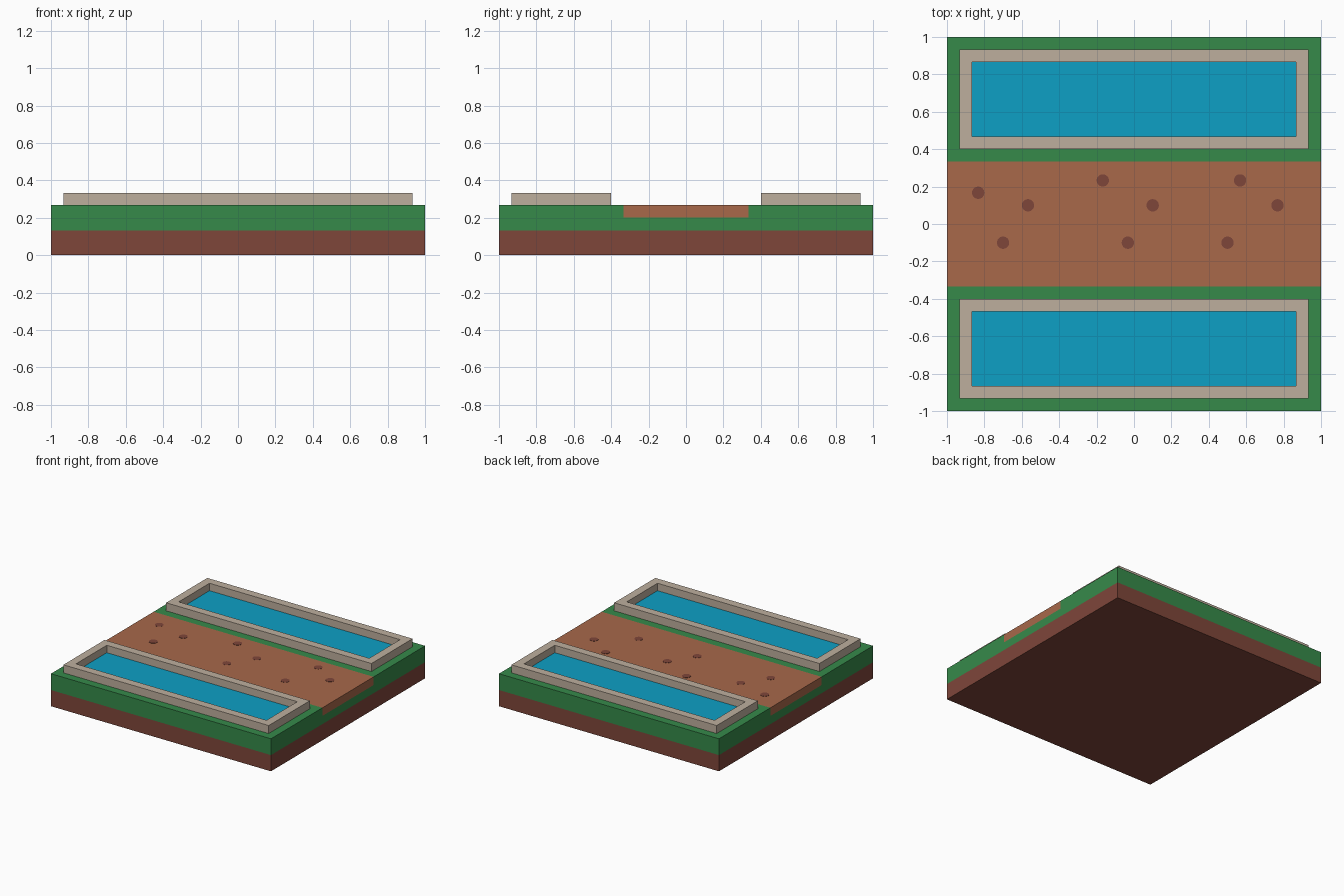
import bpy
import bmesh

cube = bpy.data.objects.get("Cube")
if cube:
    bpy.data.objects.remove(cube, do_unlink=True)


def material(name, rgb):
    """Flat material from 0-255 sRGB values, stored as linear."""
    lin = [(c / 255 / 12.92) if c < 11 else ((c / 255 + 0.055) / 1.055) ** 2.4 for c in rgb]
    m = bpy.data.materials.new(name)
    m.use_nodes = True
    m.diffuse_color = (*lin, 1)
    m.node_tree.nodes["Principled BSDF"].inputs["Base Color"].default_value = (*lin, 1)
    return m


SOIL = material("dark soil", (127, 70, 58))
GRASS = material("grass green", (54, 138, 74))
PATH = material("path clay", (168, 104, 74))
STONE = material("pale stone", (190, 175, 158))
WATER = material("water blue", (13, 160, 197))


def finish(name, bm, mat):
    bmesh.ops.recalc_face_normals(bm, faces=bm.faces)
    me = bpy.data.meshes.new(name)
    bm.to_mesh(me)
    bm.free()
    me.materials.append(mat)
    ob = bpy.data.objects.new(name, me)
    bpy.context.collection.objects.link(ob)
    return ob


def extrude_x(name, profile, half, mat):
    """Solid with a (y, z) profile running from -half to +half in x."""
    bm = bmesh.new()
    face = bm.faces.new([bm.verts.new((-half, y, z)) for y, z in profile])
    new = bmesh.ops.extrude_face_region(bm, geom=[face])["geom"]
    verts = [v for v in new if isinstance(v, bmesh.types.BMVert)]
    bmesh.ops.translate(bm, verts=verts, vec=(2 * half, 0, 0))
    return finish(name, bm, mat)


def rect(y0, y1, z0, z1):
    return [(y0, z0), (y1, z0), (y1, z1), (y0, z1)]


def stone_rim(name, y, hx, hy, width, z0, z1):
    """Closed rectangular frame with open middle."""
    bm = bmesh.new()
    loops = []
    for inset, z in ((0, z0), (0, z1), (width, z1), (width, z0)):
        a, b = hx - inset, hy - inset
        loops.append([bm.verts.new((sx * a, y + sy * b, z))
                      for sx, sy in ((-1, -1), (1, -1), (1, 1), (-1, 1))])
    for i in range(4):
        lo, hi = loops[i], loops[(i + 1) % 4]
        for j in range(4):
            k = (j + 1) % 4
            bm.faces.new((lo[j], lo[k], hi[k], hi[j]))
    return finish(name, bm, STONE)


# Ground layers: soil slab, grass with a channel, path filling the channel
TOP = 0.267
extrude_x("soil_base", rect(-1, 1, 0, 0.133), 1, SOIL)
extrude_x("grass_layer", [(-1, 0.133), (1, 0.133), (1, TOP), (0.333, TOP),
                          (0.333, 0.2), (-0.333, 0.2), (-0.333, TOP), (-1, TOP)], 1, GRASS)
extrude_x("dirt_path", rect(-0.333, 0.333, 0.2, TOP), 1, PATH)

# Two matching pools
for side, y in (("front", -0.667), ("back", 0.667)):
    stone_rim(side + "_pool_rim", y, 0.933, 0.267, 0.067, TOP, 0.333)
    extrude_x(side + "_pool_water", rect(y - 0.2, y + 0.2, TOP, 0.272), 0.867, WATER)

# Thin soil spots scattered on the path
SPOTS = [(-0.833, 0.167), (-0.567, 0.1), (-0.167, 0.233), (0.1, 0.1), (0.567, 0.233),
         (0.767, 0.1), (-0.7, -0.1), (-0.033, -0.1), (0.5, -0.1)]
for i, (x, y) in enumerate(SPOTS, 1):
    bm = bmesh.new()
    bmesh.ops.create_cone(bm, cap_ends=True, segments=24, radius1=0.033, radius2=0.033, depth=0.004)
    spot = finish(f"soil_spot_{i}", bm, SOIL)
    spot.location = (x, y, TOP)
